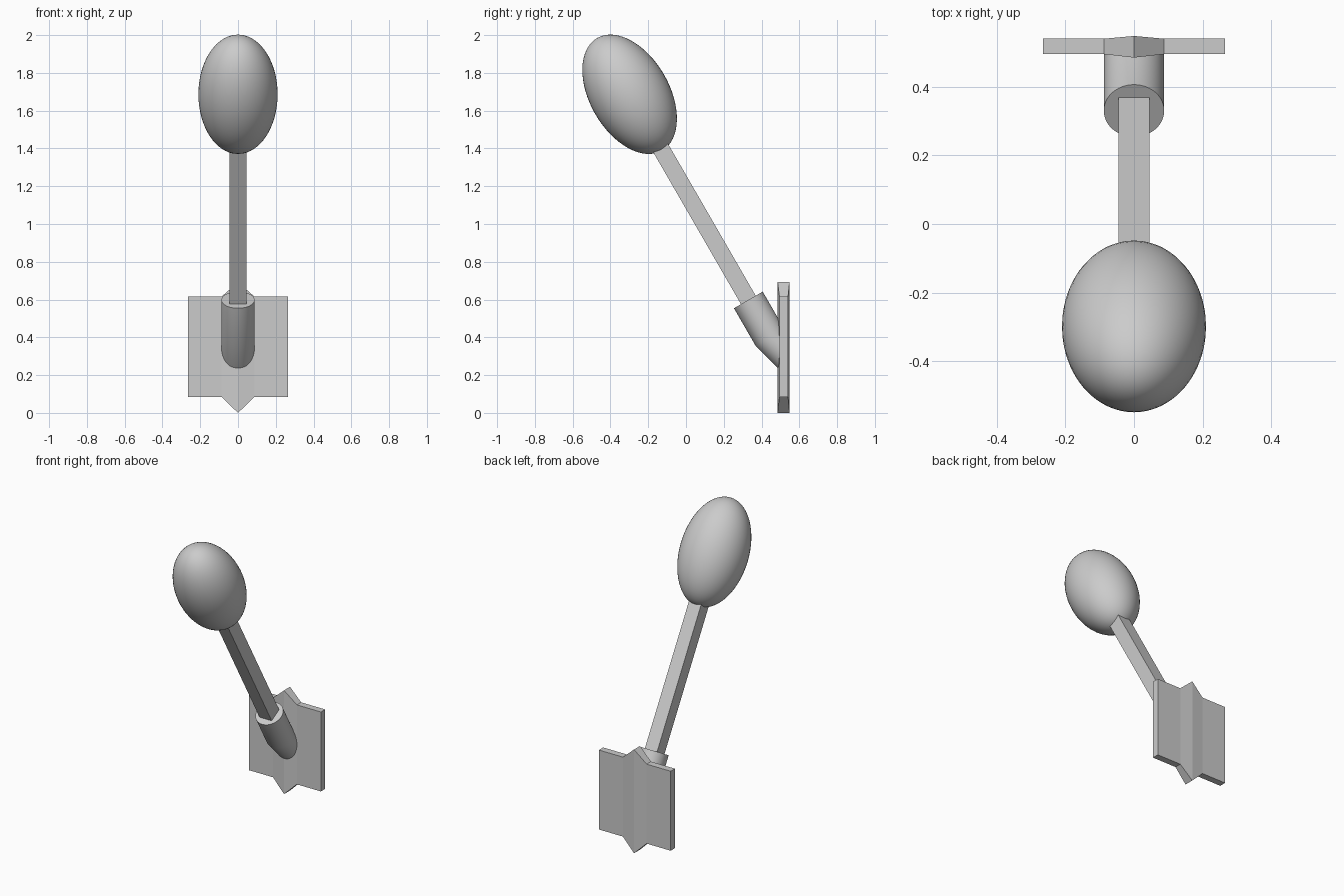
import bpy, bmesh
from math import radians, pi, sin, cos
from mathutils import Matrix, Vector

cube = bpy.data.objects.get("Cube")
if cube:
    bpy.data.objects.remove(cube, do_unlink=True)

GREY = (0.6, 0.6, 0.6, 1)
grey = bpy.data.materials.new("plain grey")
grey.use_nodes = True
grey.diffuse_color = GREY
grey.node_tree.nodes["Principled BSDF"].inputs["Base Color"].default_value = GREY

# Torch axis leans forward from the centre of the holder's rim
RIM = Vector((0, 0.33, 0.598))
TILT = Matrix.Translation(RIM) @ Matrix.Rotation(radians(30), 4, "X")


def add_part(name, bm, smooth=False):
    bmesh.ops.recalc_face_normals(bm, faces=bm.faces)
    mesh = bpy.data.meshes.new(name)
    bm.to_mesh(mesh)
    bm.free()
    mesh.materials.append(grey)
    obj = bpy.data.objects.new(name, mesh)
    bpy.context.collection.objects.link(obj)
    if smooth:
        bpy.ops.object.select_all(action="DESELECT")
        obj.select_set(True)
        bpy.context.view_layer.objects.active = obj
        bpy.ops.object.shade_smooth_by_angle(angle=radians(30))
    return obj


def loft(bm, rings):
    """Skin closed rings of points and cap both ends."""
    rows = [[bm.verts.new(p) for p in ring] for ring in rings]
    n = len(rows[0])
    for a, b in zip(rows, rows[1:]):
        for i in range(n):
            j = (i + 1) % n
            bm.faces.new((a[i], a[j], b[j], b[i]))
    bm.faces.new(rows[0])
    bm.faces.new(rows[-1])


# Wall plate: flat wings around a ridged, pointed centre strip
sections = [(-0.265, 0.495, 0.54, 0.085, 0.615),
            (-0.088, 0.495, 0.54, 0.085, 0.615),
            (0, 0.485, 0.548, 0, 0.692),
            (0.088, 0.495, 0.54, 0.085, 0.615),
            (0.265, 0.495, 0.54, 0.085, 0.615)]
bm = bmesh.new()
loft(bm, [[(x, front, low), (x, back, low), (x, back, high), (x, front, high)]
          for x, front, back, low, high in sections])
add_part("wall_plate", bm)

# Holder: tilted cylinder whose lower end bends into the plate
SIDES, RADIUS = 48, 0.088
circle = [(RADIUS * cos(2 * pi * i / SIDES), RADIUS * sin(2 * pi * i / SIDES))
          for i in range(SIDES)]
rim = [TILT @ Vector((x, y, 0)) for x, y in circle]
bend = [TILT @ Vector((x, y, -0.23)) for x, y in circle]
foot = [Vector((p.x, 0.525, p.z - (0.525 - p.y))) for p in bend]
bm = bmesh.new()
loft(bm, [rim, bend, foot])
add_part("holder", bm, smooth=True)

# Square shaft
bm = bmesh.new()
bmesh.ops.create_cube(bm, size=1, matrix=TILT @ Matrix.Translation((0, 0, 0.45))
                      @ Matrix.Diagonal((0.09, 0.09, 1.1, 1)))
add_part("shaft", bm)

# Egg-shaped head
bm = bmesh.new()
bmesh.ops.create_uvsphere(bm, u_segments=48, v_segments=32, radius=1,
                          matrix=TILT @ Matrix.Translation((0, 0, 1.257))
                          @ Matrix.Diagonal((0.21, 0.21, 0.344, 1)))
add_part("head", bm, smooth=True)
